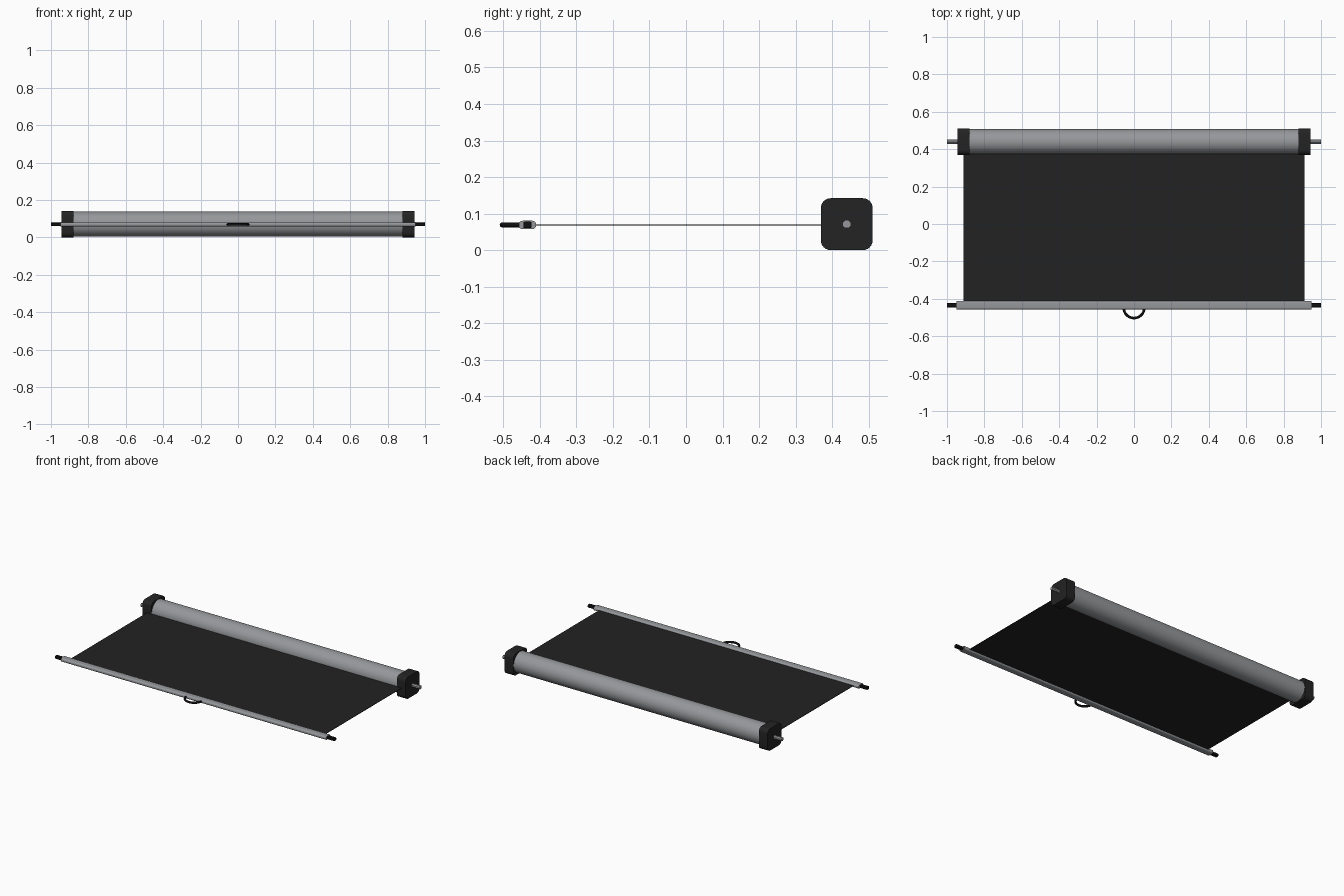
import bpy, bmesh
from math import pi, cos, sin

if "Cube" in bpy.data.objects:
    bpy.data.objects.remove(bpy.data.objects["Cube"])

AXIS_Y, AXIS_Z = 0.44, 0.071   # roller axis
BAR_Y, BAR_Z = -0.434, 0.069   # front bar axis


def material(name, rgb, rough=0.6):
    m = bpy.data.materials.new(name)
    m.use_nodes = True
    m.diffuse_color = (*rgb, 1)
    node = m.node_tree.nodes["Principled BSDF"]
    node.inputs["Base Color"].default_value = (*rgb, 1)
    node.inputs["Roughness"].default_value = rough
    return m


aluminium = material("aluminium grey", (0.30, 0.31, 0.325))
charcoal = material("charcoal plastic", (0.017, 0.017, 0.017))
fabric_dark = material("dark fabric", (0.016, 0.016, 0.016))
black = material("black rubber", (0.005, 0.005, 0.005))


def rounded_rect(w, h, r, steps):
    """Outline of a rounded rectangle in (y, z)."""
    pts = []
    for i, (sy, sz) in enumerate([(1, 1), (-1, 1), (-1, -1), (1, -1)]):
        for k in range(steps + 1):
            a = (i + k / steps) * pi / 2
            pts.append((sy * (w / 2 - r) + r * cos(a), sz * (h / 2 - r) + r * sin(a)))
    return pts


def circle(r, n):
    return [(r * cos((k + 0.5) * 2 * pi / n), r * sin((k + 0.5) * 2 * pi / n)) for k in range(n)]


def extrude_x(name, profile, x0, x1, y, z, mat, smooth=True):
    """Solid made by sweeping a (y, z) profile along x."""
    bm = bmesh.new()
    a, b = [[bm.verts.new((x, y + p, z + q)) for p, q in profile] for x in (x0, x1)]
    n = len(profile)
    for i in range(n):
        j = (i + 1) % n
        bm.faces.new((a[i], a[j], b[j], b[i]))
    bm.faces.new(a)
    bm.faces.new(b)
    bmesh.ops.remove_doubles(bm, verts=bm.verts[:], dist=1e-5)
    bmesh.ops.recalc_face_normals(bm, faces=bm.faces[:])
    mesh = bpy.data.meshes.new(name)
    bm.to_mesh(mesh)
    bm.free()
    mesh.materials.append(mat)
    ob = bpy.data.objects.new(name, mesh)
    bpy.context.collection.objects.link(ob)
    if smooth:
        bpy.ops.object.select_all(action="DESELECT")
        ob.select_set(True)
        bpy.context.view_layer.objects.active = ob
        bpy.ops.object.shade_smooth_by_angle()
    return ob


# Roller tube, fabric sheet and front bar
extrude_x("roller_tube", circle(0.067, 48), -0.9, 0.9, AXIS_Y, AXIS_Z, aluminium)
fabric_len = AXIS_Y - BAR_Y
extrude_x("fabric_sheet", rounded_rect(fabric_len, 0.003, 0.001, 1), -0.912, 0.912,
          (AXIS_Y + BAR_Y) / 2, BAR_Z, fabric_dark, smooth=False)
extrude_x("front_bar", rounded_rect(0.047, 0.023, 0.01, 5), -0.95, 0.95, BAR_Y, BAR_Z, aluminium)

# Ends, mirrored left and right
for side, s in (("left", 1), ("right", -1)):
    extrude_x(side + "_end_cap", rounded_rect(0.142, 0.142, 0.027, 6),
              s * 0.88, s * 0.943, AXIS_Y, AXIS_Z, charcoal)
    extrude_x(side + "_shaft", circle(0.012, 8), s * 0.93, s, AXIS_Y, AXIS_Z, aluminium, False)
    extrude_x(side + "_bar_pin", rounded_rect(0.023, 0.018, 0.004, 3),
              s * 0.93, s, BAR_Y, BAR_Z, black)

# Pull handle: half ring in front of the bar
curve = bpy.data.curves.new("pull_handle", "CURVE")
curve.dimensions = "3D"
curve.bevel_depth = 0.007
curve.bevel_resolution = 3
curve.use_fill_caps = True
spline = curve.splines.new("POLY")
steps = 24
spline.points.add(steps)
for k, p in enumerate(spline.points):
    a = pi + pi * k / steps
    p.co = (0.055 * cos(a), -0.448 + 0.055 * sin(a), BAR_Z, 1)
spline.use_smooth = True
curve.materials.append(black)
bpy.context.collection.objects.link(bpy.data.objects.new("pull_handle", curve))
